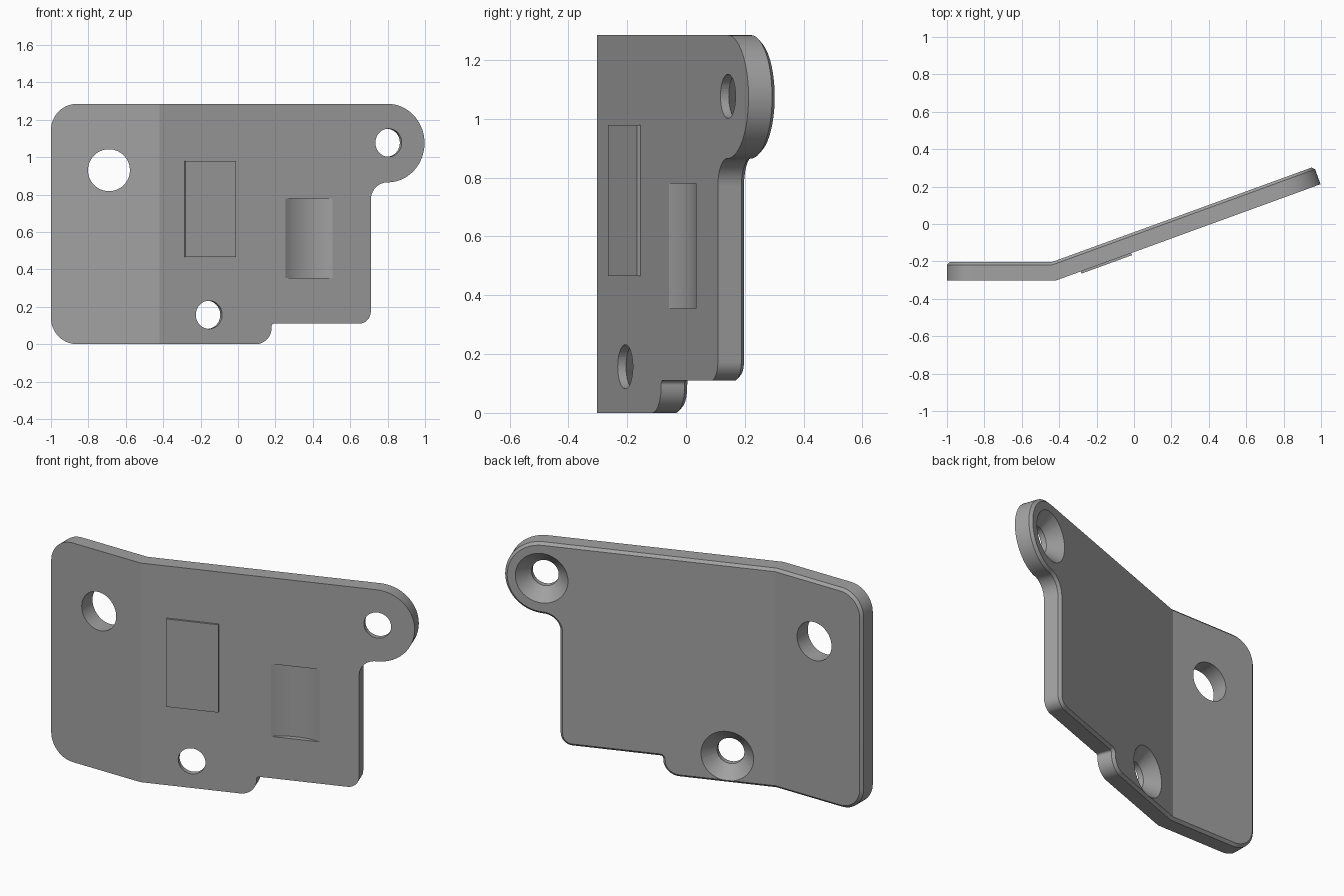
import bpy, bmesh, math
from mathutils import Matrix, Vector

cube = bpy.data.objects.get("Cube")
if cube:
    bpy.data.objects.remove(cube, do_unlink=True)

THICK, CHAMFER = 0.10, 0.015
ANGLE = math.radians(20)
BEND = Vector((-0.42, -0.303))

metal = bpy.data.materials.new("plain grey")
metal.use_nodes = True
grey = (0.36, 0.36, 0.36, 1)
metal.diffuse_color = grey
metal.node_tree.nodes["Principled BSDF"].inputs["Base Color"].default_value = grey


def along(x):
    """Distance from the bend along the angled wing for a given x."""
    return (x - BEND.x) / math.cos(ANGLE)


def make_object(name, bm):
    bmesh.ops.recalc_face_normals(bm, faces=bm.faces)
    mesh = bpy.data.meshes.new(name)
    bm.to_mesh(mesh)
    bm.free()
    mesh.materials.append(metal)
    obj = bpy.data.objects.new(name, mesh)
    bpy.context.collection.objects.link(obj)
    return obj


def rounded_outline(corners, steps=14):
    """Polygon whose corners (u, z, radius) are replaced by arcs."""
    points = []
    for i, (u, z, r) in enumerate(corners):
        p = Vector((u, z))
        a = (Vector(corners[i - 1][:2]) - p).normalized()
        b = (Vector(corners[(i + 1) % len(corners)][:2]) - p).normalized()
        for k in range(steps + 1):
            t = math.pi / 2 * k / steps
            q = p + r * (a * (1 - math.sin(t)) + b * (1 - math.cos(t)))
            if not points or (q - points[-1]).length > 1e-4:
                points.append(q)
    return points


def cone_cutter(name, u, z, d0, d1, r0, r1):
    bm = bmesh.new()
    place = Matrix.Translation((u, (d0 + d1) / 2, z)) @ Matrix.Rotation(-math.pi / 2, 4, 'X')
    bmesh.ops.create_cone(bm, cap_ends=True, segments=56, radius1=r0, radius2=r1,
                          depth=d1 - d0, matrix=place)
    return make_object(name, bm)


def fold(obj):
    """Turn everything right of the bend line towards the back, mitred at the bend."""
    half = math.tan(ANGLE / 2)
    for v in obj.data.vertices:
        u, d, z = v.co
        if abs(u) < 1e-4:
            x, y = -d * half, d
        elif u < 0:
            x, y = u, d
        else:
            x = u * math.cos(ANGLE) - d * math.sin(ANGLE)
            y = u * math.sin(ANGLE) + d * math.cos(ANGLE)
        v.co = (BEND.x + x, BEND.y + y, z)
    obj.data.update()


# Flat plate outline: rounded body, lobe at upper left, stepped lower edge
lobe = along(0.80)
side, step = along(0.71), along(0.18)
outline = rounded_outline([
    (-0.58, 0, 0.14), (-0.58, 1.285, 0.14),
    (lobe + 0.21, 1.285, 0.21), (lobe + 0.21, 0.865, 0.21),
    (side, 0.865, 0.094), (side, 0.11, 0.065),
    (step, 0.11, 0.015), (step, 0, 0.09)])
bm = bmesh.new()
front = bm.faces.new([bm.verts.new((p.x, 0, p.y)) for p in outline])
wall = bmesh.ops.extrude_face_region(bm, geom=[front])["geom"]
bmesh.ops.translate(bm, vec=(0, THICK, 0),
                    verts=[g for g in wall if isinstance(g, bmesh.types.BMVert)])
bmesh.ops.recalc_face_normals(bm, faces=bm.faces)

# Chamfered back rim, then a split along the bend line
rim = [e for e in bm.edges if all(v.co.y > THICK / 2 for v in e.verts)]
bmesh.ops.bevel(bm, geom=rim, offset=CHAMFER, segments=1, affect='EDGES')
bmesh.ops.bisect_plane(bm, geom=bm.verts[:] + bm.edges[:] + bm.faces[:],
                       plane_co=(0, 0, 0), plane_no=(1, 0, 0))
plate = make_object("bent_plate", bm)

# Holes: one plain, two countersunk from the back
cutters = [cone_cutter("plain_hole_cutter", -0.69 - BEND.x, 0.93, -0.1, 0.2, 0.112, 0.112)]
for name, x, z in (("lobe", 0.805, 1.077), ("lower", -0.155, 0.157)):
    u = along(x)
    cutters.append(cone_cutter(name + "_hole_cutter", u, z, -0.1, 0.2, 0.075, 0.075))
    cutters.append(cone_cutter(name + "_countersink_cutter", u, z, 0.02, 0.12, 0.065, 0.165))

# Shallow cylindrical groove in the front face
bm = bmesh.new()
bmesh.ops.create_cone(bm, cap_ends=True, segments=128, radius1=0.31, radius2=0.31, depth=0.425,
                      matrix=Matrix.Translation((along(0.38), -0.28, 0.5675)))
cutters.append(make_object("groove_cutter", bm))

for cutter in cutters:
    cutter.hide_render = True
    mod = plate.modifiers.new(cutter.name, 'BOOLEAN')
    mod.operation, mod.solver, mod.object = 'DIFFERENCE', 'EXACT', cutter
bpy.context.view_layer.update()
graph = bpy.context.evaluated_depsgraph_get()
cut_mesh = bpy.data.meshes.new_from_object(plate.evaluated_get(graph))
plate.modifiers.clear()
plate.data = cut_mesh
for cutter in cutters:
    bpy.data.objects.remove(cutter, do_unlink=True)
plate.data.materials.clear()
plate.data.materials.append(metal)
for poly in plate.data.polygons:
    poly.material_index = 0

# Raised rectangular pad on the front
bm = bmesh.new()
u0, u1 = along(-0.285), along(-0.015)
size = Matrix.Diagonal((u1 - u0, 0.014, 0.515, 1))
bmesh.ops.create_cube(bm, size=1,
                      matrix=Matrix.Translation(((u0 + u1) / 2, -0.005, 0.7225)) @ size)
pad = make_object("front_pad", bm)

for obj in (plate, pad):
    fold(obj)

# Smooth the arcs, keep the edges crisp
bpy.ops.object.select_all(action='DESELECT')
plate.select_set(True)
bpy.context.view_layer.objects.active = plate
bpy.ops.object.shade_smooth_by_angle(angle=math.radians(15))
